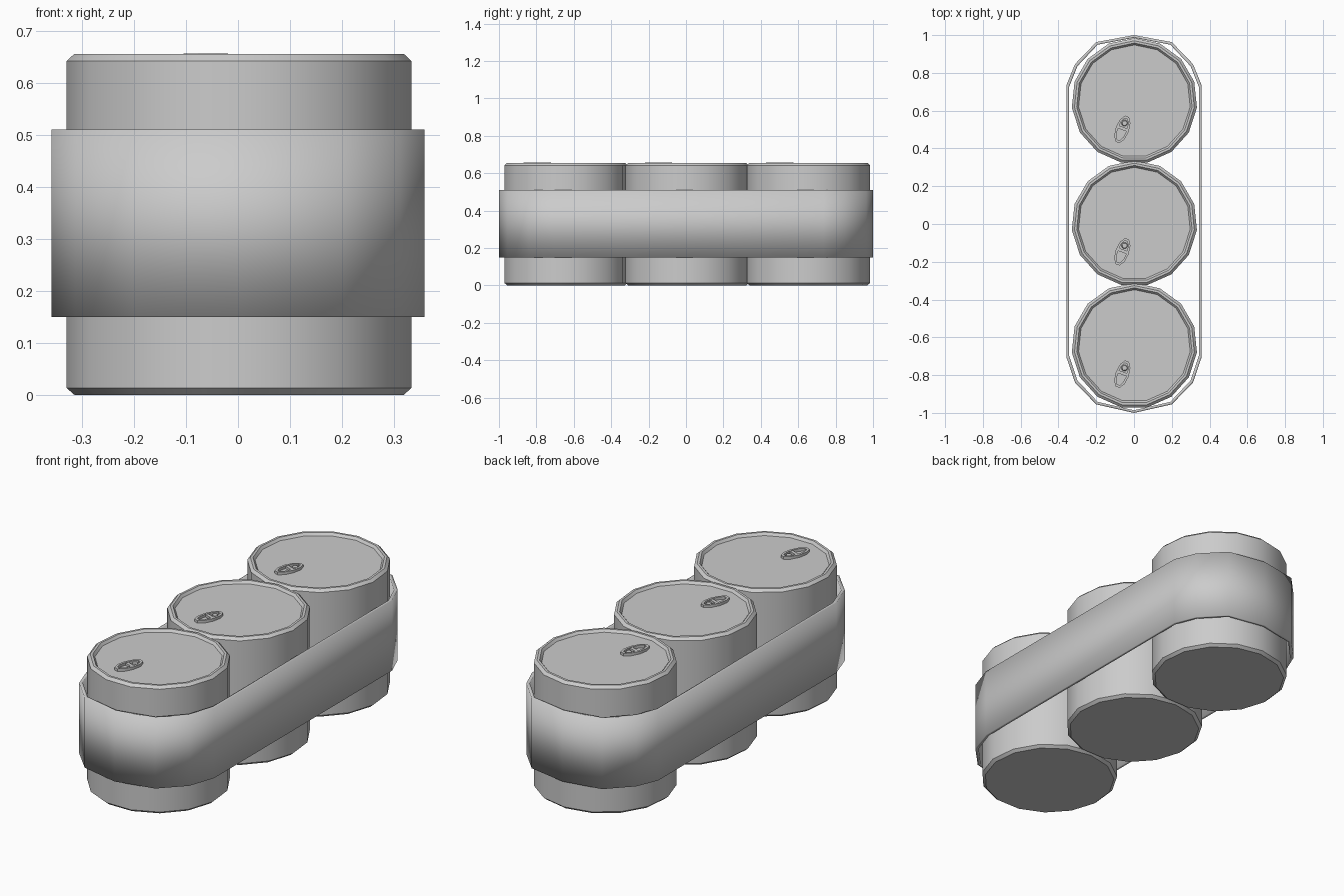
import bpy, bmesh, math
from mathutils import Matrix, Vector

if "Cube" in bpy.data.objects:
    bpy.data.objects.remove(bpy.data.objects["Cube"])

gray = bpy.data.materials.new("plain_gray")
gray.use_nodes = True
gray.diffuse_color = (0.6, 0.6, 0.6, 1)
gray.node_tree.nodes["Principled BSDF"].inputs["Base Color"].default_value = (0.6, 0.6, 0.6, 1)


def finish(name, bm, angle=None):
    bmesh.ops.recalc_face_normals(bm, faces=bm.faces)
    mesh = bpy.data.meshes.new(name)
    bm.to_mesh(mesh)
    bm.free()
    mesh.materials.append(gray)
    obj = bpy.data.objects.new(name, mesh)
    bpy.context.collection.objects.link(obj)
    bpy.ops.object.select_all(action='DESELECT')
    obj.select_set(True)
    bpy.context.view_layer.objects.active = obj
    if angle is None:
        bpy.ops.object.shade_smooth()
    else:
        bpy.ops.object.shade_smooth_by_angle(angle=math.radians(angle))
    return obj


def bridge(bm, a, b):
    n = len(a)
    return [bm.faces.new((a[i], a[(i + 1) % n], b[(i + 1) % n], b[i])) for i in range(n)]


def lathe(name, profile, sides, centre):
    bm = bmesh.new()
    rings = []
    for r, z in profile:
        angles = [math.pi / 2 + math.tau * i / sides for i in range(sides)]
        rings.append([bm.verts.new(centre + Vector((r * math.cos(a), r * math.sin(a), z)))
                      for a in angles])
    for a, b in zip(rings, rings[1:]):
        bridge(bm, a, b)
    bm.faces.new(rings[0])
    bm.faces.new(rings[-1])
    return finish(name, bm, 40)


def oval_ring(bm, y, outer, inner, z0, z1):
    # Flat oval ring with four loops of eight points
    loops = []
    for (rx, ry), z in ((outer, z0), (outer, z1), (inner, z1), (inner, z0)):
        loops.append([bm.verts.new((rx * math.cos(i * math.tau / 10),
                                    y + ry * math.sin(i * math.tau / 10), z)) for i in range(10)])
    for i in range(4):
        bridge(bm, loops[i], loops[(i + 1) % 4])


# Three cans with chamfered rims and sunken lids
can_profile = [(0.318, 0), (0.333, 0.013), (0.333, 0.642), (0.319, 0.655),
               (0.307, 0.655), (0.297, 0.642)]
for label, k in (("front", -1), ("middle", 0), ("back", 1)):
    centre = Vector((0.002, 0.003 + 0.648 * k, 0))
    lathe(label + "_can", can_profile, 15, centre)

    # Pull tab: long outer ring, cross bar and rivet
    bm = bmesh.new()
    oval_ring(bm, 0, (0.036, 0.077), (0.024, 0.063), 0.642, 0.656)
    bmesh.ops.create_cube(bm, size=1, matrix=Matrix.Translation((0, 0.005, 0.648))
                          @ Matrix.Diagonal((0.056, 0.016, 0.012, 1)))
    bmesh.ops.create_cone(bm, cap_ends=True, segments=8, radius1=0.017, radius2=0.013,
                          depth=0.01, matrix=Matrix.Translation((0, 0.035, 0.647)))
    bmesh.ops.transform(bm, verts=bm.verts, matrix=Matrix.Translation(
        centre + Vector((-0.064, -0.15, 0))) @ Matrix.Rotation(math.radians(-20), 4, 'Z'))
    finish(label + "_pull_tab", bm, 30)

# Band wrapped round all three cans
half = [(0, 1), (0.2, 0.963), (0.312, 0.847), (0.358, 0.735),
        (0.358, -0.705), (0.312, -0.84), (0.2, -0.955), (0, -1)]
outline = half + [(-x, y) for x, y in reversed(half[1:-1])]
bm = bmesh.new()
loops = []
for inset, z in ((0, 0.15), (0, 0.51), (0.014, 0.51), (0.014, 0.15)):
    sx, sy = 1 - inset / 0.358, 1 - inset
    loops.append([bm.verts.new((x * sx, y * sy, z)) for x, y in outline])
for i in range(4):
    bridge(bm, loops[i], loops[(i + 1) % 4])
finish("wrap_band", bm)
